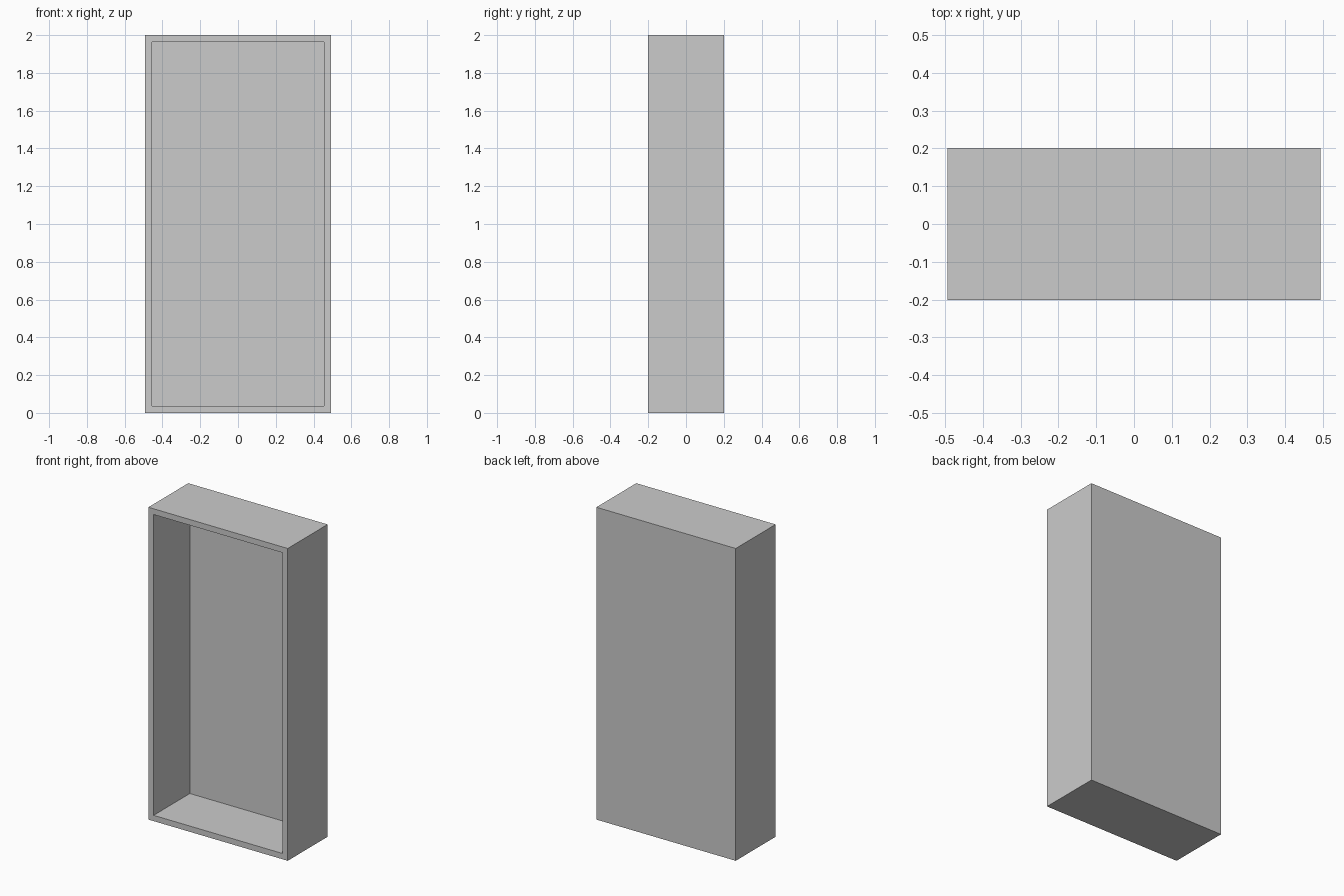
import bpy, bmesh
from mathutils import Vector

if "Cube" in bpy.data.objects:
    bpy.data.objects.remove(bpy.data.objects["Cube"])

WIDTH, DEPTH, HEIGHT = 0.987, 0.403, 2.0
WALL = 0.037

# Outer block standing on the ground
bm = bmesh.new()
bmesh.ops.create_cube(bm, size=1.0)
bmesh.ops.scale(bm, vec=(WIDTH, DEPTH, HEIGHT), verts=bm.verts)
bmesh.ops.translate(bm, vec=(0, 0, HEIGHT / 2), verts=bm.verts)

# Front rim: inset the front face by the wall thickness
bm.normal_update()
front = min(bm.faces, key=lambda f: f.calc_center_median().y)
bmesh.ops.inset_region(bm, faces=[front], thickness=WALL, use_even_offset=True)

# Open recess: push the inset face back, leaving a back panel
recess = bmesh.ops.extrude_discrete_faces(bm, faces=[front])["faces"][0]
bmesh.ops.translate(bm, vec=Vector((0, DEPTH - WALL, 0)), verts=recess.verts)
bmesh.ops.recalc_face_normals(bm, faces=bm.faces)

mesh = bpy.data.meshes.new("open_cabinet")
bm.to_mesh(mesh)
bm.free()
bpy.context.collection.objects.link(bpy.data.objects.new("open_cabinet", mesh))
